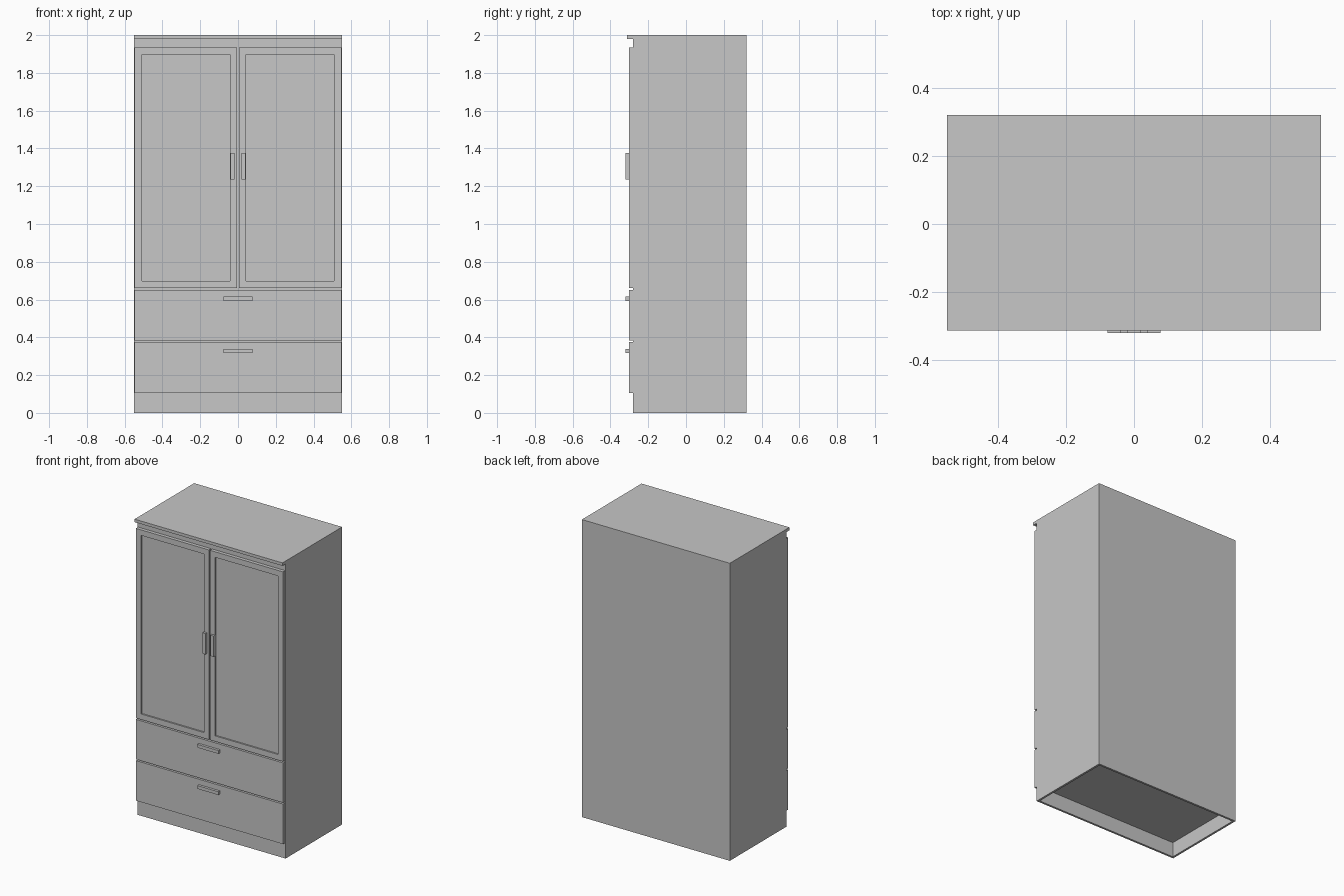
import bpy
import bmesh
from mathutils import Vector

if "Cube" in bpy.data.objects:
    bpy.data.objects.remove(bpy.data.objects["Cube"], do_unlink=True)

GREY = (0.57, 0.57, 0.57, 1)
grey = bpy.data.materials.new("plain grey")
grey.use_nodes = True
grey.diffuse_color = GREY
grey.node_tree.nodes["Principled BSDF"].inputs["Base Color"].default_value = GREY

HALF_W, BACK, BODY_FRONT, DOOR_FRONT = 0.55, 0.32, -0.28, -0.303


def box(name, x, y, z, facing=None, inset=0, depth=0):
    """Box from (min, max) pairs; the face pointing along facing can be recessed."""
    bm = bmesh.new()
    bmesh.ops.create_cube(bm, size=1)
    for v in bm.verts:
        v.co = [lo + (c + 0.5) * (hi - lo) for c, (lo, hi) in zip(v.co, (x, y, z))]
    bm.normal_update()
    if facing:
        facing = Vector(facing)
        face = max(bm.faces, key=lambda f: f.normal.dot(facing))
        bmesh.ops.inset_region(bm, faces=[face], thickness=inset)
        # Straight recess walls
        walls = bmesh.ops.extrude_discrete_faces(bm, faces=[face])["faces"]
        bmesh.ops.translate(bm, verts=walls[0].verts, vec=-facing * depth)
    mesh = bpy.data.meshes.new(name)
    bm.to_mesh(mesh)
    bm.free()
    mesh.materials.append(grey)
    obj = bpy.data.objects.new(name, mesh)
    bpy.context.collection.objects.link(obj)
    return obj


# Carcass with hollow plinth underneath, and overhanging top lip
box("carcass", (-HALF_W, HALF_W), (BODY_FRONT, BACK), (0, 2),
    facing=(0, 0, -1), inset=0.02, depth=0.1)
box("top_lip", (-HALF_W, HALF_W), (-0.313, BODY_FRONT), (1.98, 2))

# Pair of doors with recessed panels and upright handles
for side, sign in (("left", 1), ("right", -1)):
    def span(a, b):
        return sorted((sign * a, sign * b))
    box(side + "_door", span(0.005, 0.547), (DOOR_FRONT, BODY_FRONT), (0.66, 1.935),
        facing=(0, -1, 0), inset=0.053, depth=0.01)
    box(side + "_door_handle", span(0.018, 0.041), (-0.32, DOOR_FRONT), (1.235, 1.375))

# Two drawers with horizontal handles
for level, low, high in (("lower", 0.105, 0.374), ("upper", 0.383, 0.651)):
    box(level + "_drawer", (-0.547, 0.547), (DOOR_FRONT, BODY_FRONT), (low, high))
    box(level + "_drawer_handle", (-0.078, 0.078), (-0.32, DOOR_FRONT),
        (high - 0.058, high - 0.036))
